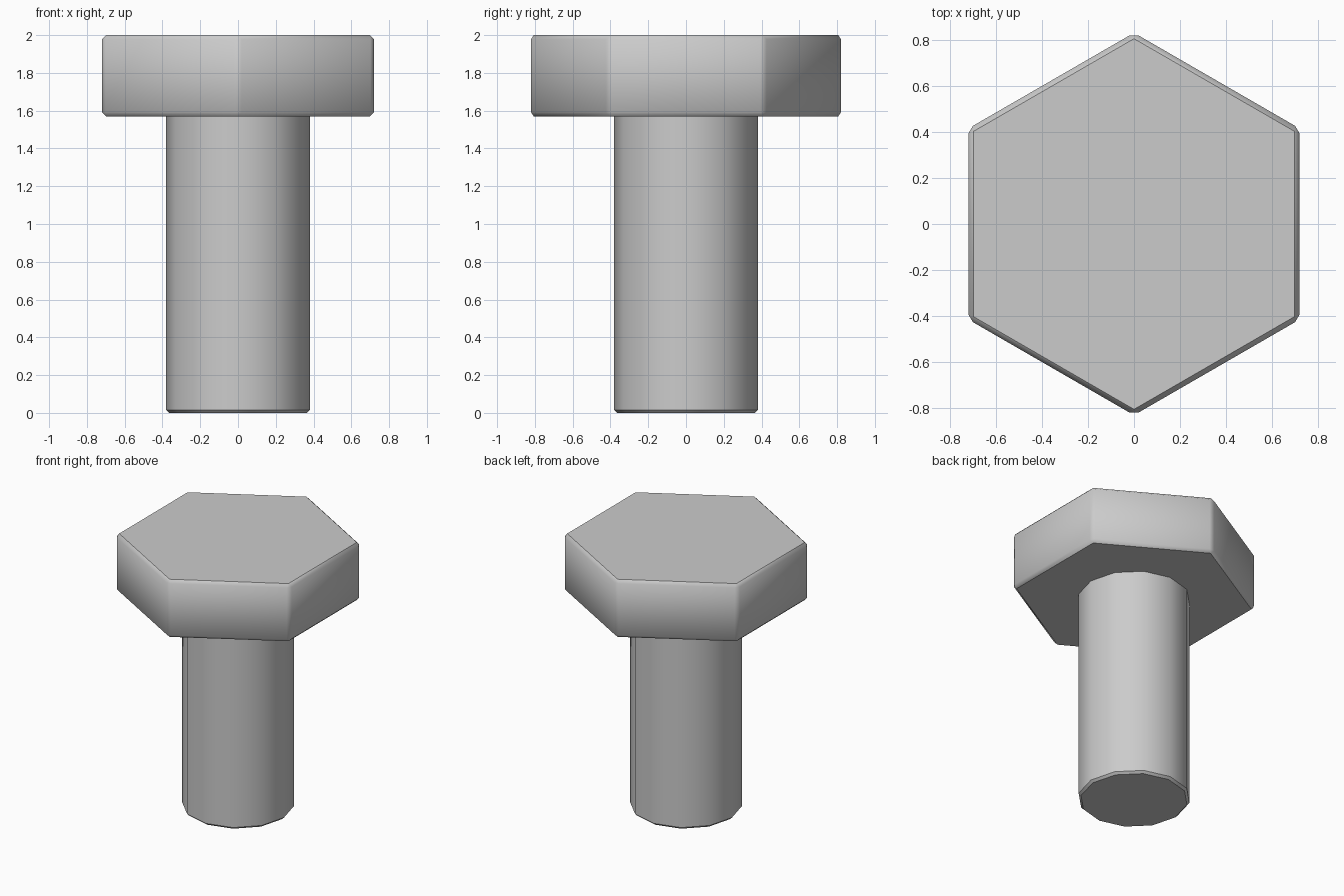
import bpy, math

if "Cube" in bpy.data.objects:
    bpy.data.objects.remove(bpy.data.objects["Cube"])


def prism(name, sides, radius, z0, z1, bevel):
    """Upright prism with chamfered edges and smoothing across shallow angles."""
    bpy.ops.mesh.primitive_cylinder_add(
        vertices=sides, radius=radius, depth=z1 - z0, location=(0, 0, (z0 + z1) / 2))
    obj = bpy.context.object
    obj.name = name
    mod = obj.modifiers.new("chamfer", 'BEVEL')
    mod.width = bevel
    mod.segments = 1
    mod.limit_method = 'ANGLE'
    mod.angle_limit = math.radians(40)
    bpy.ops.object.modifier_apply(modifier=mod.name)
    bpy.ops.object.shade_smooth_by_angle(angle=math.radians(35))
    return obj


# Hexagonal head, corners pointing along y
prism("bolt_head", 6, 0.72 / math.cos(math.pi / 6), 1.57, 2.0, 0.022)

# Twelve-sided shank, running slightly into the head
prism("bolt_shank", 12, 0.38, 0.0, 1.6, 0.016)
